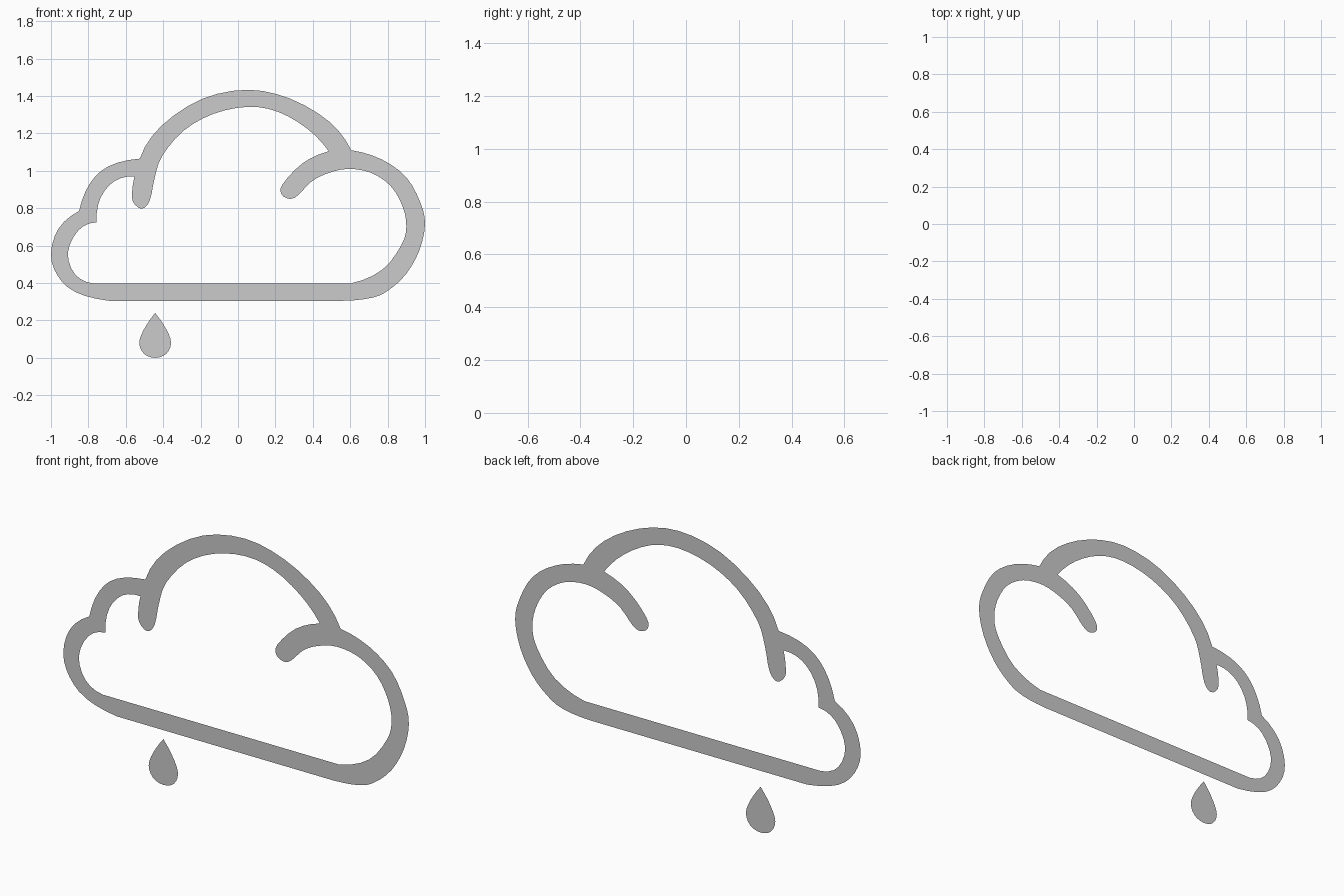
import bpy
from mathutils import Vector
from mathutils.geometry import tessellate_polygon

if "Cube" in bpy.data.objects:
    bpy.data.objects.remove(bpy.data.objects["Cube"])


def smooth_run(pts, steps=3):
    """Catmull-Rom curve through points, curvature continued to both ends."""
    p = [Vector((x, 0, z)) for x, z in pts]
    p = [3 * p[0] - 3 * p[1] + p[2]] + p + [3 * p[-1] - 3 * p[-2] + p[-3]]
    out = []
    for a, b, c, d in zip(p, p[1:], p[2:], p[3:]):
        for i in range(steps):
            t = i / steps
            out.append(0.5 * (2 * b + (c - a) * t + (2 * a - 5 * b + 4 * c - d) * t * t
                              + (3 * b - a - 3 * c + d) * t ** 3))
    return out + [p[-2]]


def outline(runs):
    """Join runs into one closed loop, dropping repeated corner points."""
    loop = []
    for run in runs:
        for v in smooth_run(run):
            if not loop or (v - loop[-1]).length > 1e-4:
                loop.append(v)
    if (loop[0] - loop[-1]).length < 1e-4:
        loop.pop()
    return loop


def flat_shape(name, loops, y):
    """Fill loops (outer first, then holes) as a flat sheet facing -y."""
    tris = tessellate_polygon([[Vector((v.x, v.z, 0)) for v in l] for l in loops])
    verts = [v for l in loops for v in l]
    faces = []
    for a, b, c in tris:
        n = (verts[b] - verts[a]).cross(verts[c] - verts[a])
        faces.append((a, b, c) if n.y < 0 else (a, c, b))
    mesh = bpy.data.meshes.new(name)
    mesh.from_pydata(verts, [], faces)
    mesh.update()
    obj = bpy.data.objects.new(name, mesh)
    obj.location.y = y
    bpy.context.collection.objects.link(obj)
    return obj


# Outer edge of the cloud: left lobe, small lobe, big dome, right lobe
outer = outline([
    [(-.69, .305), (-.87, .352), (-.965, .44), (-1, .555), (-.96, .69), (-.85, .785)],
    [(-.85, .785), (-.79, .935), (-.69, 1.025), (-.525, 1.065)],
    [(-.525, 1.065), (-.41, 1.24), (-.19, 1.385), (.055, 1.433), (.28, 1.385),
     (.485, 1.265), (.605, 1.11)],
    [(.605, 1.11), (.77, 1.06), (.90, .965), (.975, .83), (1, .715), (.97, .575),
     (.90, .45), (.81, .365), (.72, .322), (.56, .305)],
])

# Inner edge, including the two rounded strokes that reach inside
inner = outline([
    [(.60, .397), (.77, .47), (.872, .60), (.90, .70), (.88, .81), (.815, .92),
     (.71, .99), (.585, 1.01), (.475, .985), (.39, .94), (.32, .868), (.275, .85),
     (.232, .875), (.24, .93), (.345, 1.04), (.485, 1.105)],
    [(.485, 1.105), (.37, 1.225), (.215, 1.315), (.055, 1.342), (-.13, 1.305),
     (-.29, 1.215), (-.405, 1.08), (-.445, .965), (-.472, .84), (-.515, .797),
     (-.562, .835), (-.565, .90), (-.553, .97)],
    [(-.553, .97), (-.66, .945), (-.735, .855), (-.757, .725)],
    [(-.757, .725), (-.855, .68), (-.91, .56), (-.87, .445), (-.77, .397)],
])
flat_shape("cloud_outline", [outer, inner], -.016)

# Raindrop, on a plane slightly behind the cloud
half = [(0, .24), (.06, .152), (.085, .08), (.06, .022), (0, 0)]
left = [(-.443 - x, z) for x, z in reversed(half)]
right = [(-.443 + x, z) for x, z in half]
flat_shape("raindrop", [outline([right, left])], .016)
